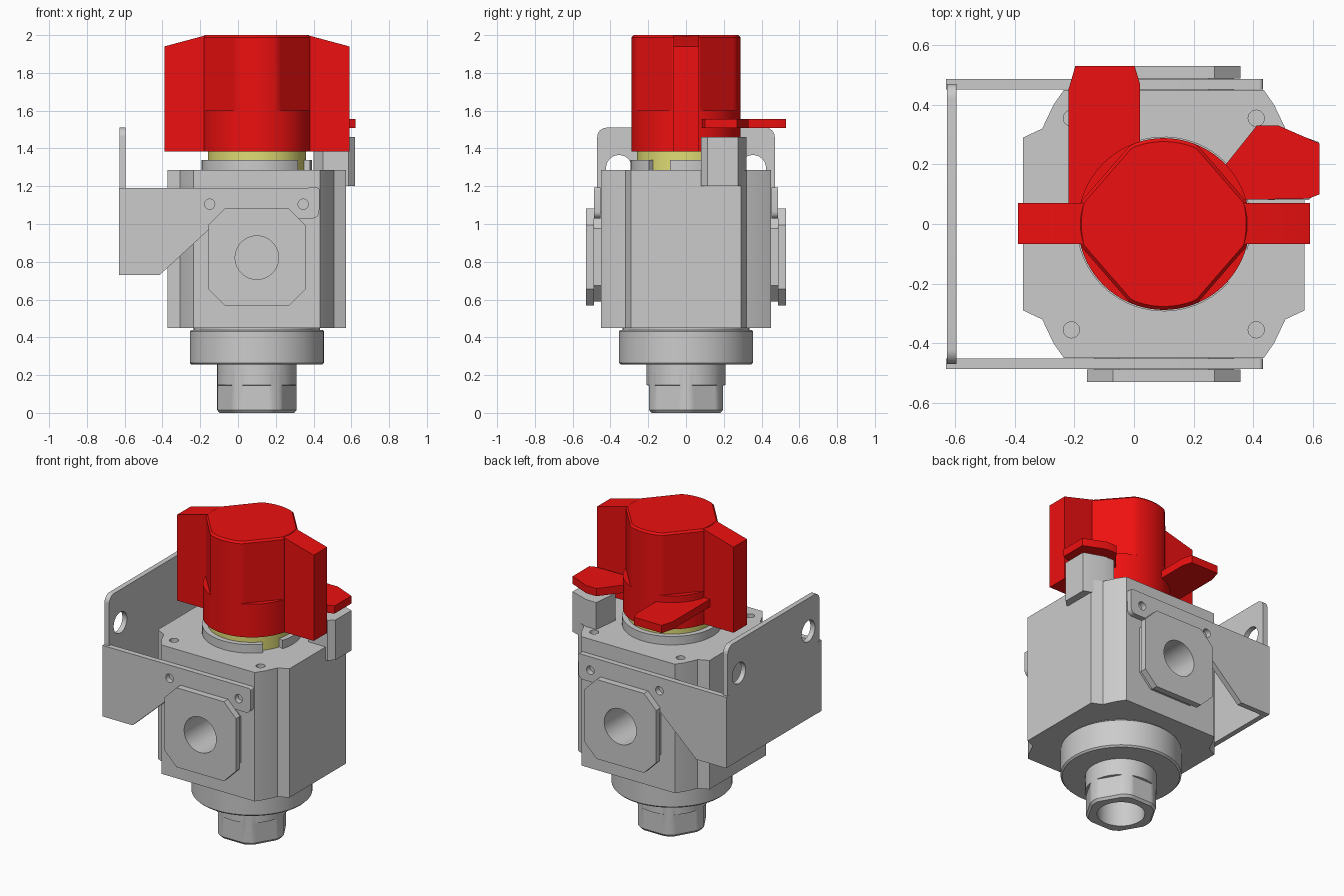
import bpy, bmesh
from math import cos, sin, pi, radians

if "Cube" in bpy.data.objects:
    bpy.data.objects.remove(bpy.data.objects["Cube"])

CX = 0.1  # x of the valve axis


def material(name, color):
    m = bpy.data.materials.new(name)
    m.diffuse_color = color
    m.use_nodes = True
    m.node_tree.nodes["Principled BSDF"].inputs["Base Color"].default_value = m.diffuse_color
    return m


RED = material("red", (0.85, 0.005, 0.005, 1))
YELLOW = material("yellow", (0.75, 0.72, 0.18, 1))


def loft(name, rings, axis="z", mat=None):
    """Solid through rings of (level, profile) stacked along an axis."""
    place = {"x": lambda u, v, w: (w, u, v),
             "y": lambda u, v, w: (u, w, v),
             "z": lambda u, v, w: (u, v, w)}[axis]
    bm = bmesh.new()
    loops = [[bm.verts.new(place(u, v, w)) for u, v in prof] for w, prof in rings]
    n = len(loops[0])
    bm.faces.new(loops[0])
    bm.faces.new(loops[-1])
    for a, b in zip(loops, loops[1:]):
        for i in range(n):
            j = (i + 1) % n
            bm.faces.new((a[i], a[j], b[j], b[i]))
    bmesh.ops.recalc_face_normals(bm, faces=bm.faces)
    me = bpy.data.meshes.new(name)
    bm.to_mesh(me)
    bm.free()
    ob = bpy.data.objects.new(name, me)
    bpy.context.collection.objects.link(ob)
    if mat:
        me.materials.append(mat)
    return ob


def prism(name, prof, lo, hi, axis="z", mat=None):
    return loft(name, [(lo, prof), (hi, prof)], axis, mat)


def circle(r, cu=CX, cv=0.0, n=64):
    return [(cu + r * cos(2 * pi * i / n), cv + r * sin(2 * pi * i / n)) for i in range(n)]


def flatted(r, flats, d, scale=1.0, n=120):
    """Circle with flats at the given angles, each at distance d from the axis."""
    pts = []
    for i in range(n):
        t = 2 * pi * i / n
        rr = r
        for f in flats:
            c = cos(t - radians(f))
            if c > 0.3:
                rr = min(rr, d / c)
        pts.append((CX + scale * rr * cos(t), scale * rr * sin(t)))
    return pts


def rounded(u, v, r, start, n=8):
    return [(u + r * cos(radians(start + 90 * i / n)), v + r * sin(radians(start + 90 * i / n)))
            for i in range(n + 1)]


def octagon(h, c, cu=CX, cv=0.825):
    k = h - c
    return [(cu + a, cv + b) for a, b in
            [(h, -k), (h, k), (k, h), (-k, h), (-h, k), (-h, -k), (-k, -h), (k, -h)]]


def cut(obs, prof, lo, hi, axis):
    cutter = prism("cutter", prof, lo, hi, axis)
    cutter.hide_render = True
    for ob in obs:
        mod = ob.modifiers.new("hole", "BOOLEAN")
        mod.operation, mod.object, mod.solver = "DIFFERENCE", cutter, "EXACT"
        bpy.context.view_layer.objects.active = ob
        bpy.ops.object.modifier_apply(modifier=mod.name)
    bpy.data.objects.remove(cutter)


# Body block with stepped corners
quarter = [(0.472, 0.29), (0.408, 0.32), (0.37, 0.40), (0.335, 0.45)]
half = quarter + [(-x, y) for x, y in reversed(quarter)]
body_prof = [(CX + x, y) for x, y in half + [(-x, -y) for x, y in half]]
body = prism("body", body_prof, 0.45, 1.285)
for x in (-0.21, 0.41):
    for y in (-0.355, 0.355):
        cut([body], circle(0.027, x, y, 24), 1.2, 1.4, "z")

# Port plates and bracket arms, front and back
arm_prof = ([(-0.63, 0.73), (-0.415, 0.73), (-0.09, 1.03)]
            + rounded(0.395, 1.065, 0.035, 270) + rounded(0.42, 1.18, 0.012, 0)
            + [(-0.63, 1.19)])
for side, s in (("front", -1), ("back", 1)):
    base = prism("port_base_" + side, octagon(0.235, 0.085), s * 0.44, s * 0.49, "y")
    plate = prism("port_plate_" + side, octagon(0.257, 0.087), s * 0.488, s * 0.53, "y")
    cut([body, base, plate], circle(0.115, CX, 0.822), s * 0.25, s * 0.6, "y")
    arm = prism("bracket_arm_" + side, arm_prof, s * 0.452, s * 0.487, "y")
    for x in (-0.15, 0.345):
        cut([arm], circle(0.027, x, 1.105, 24), s * 0.4, s * 0.6, "y")

# Bracket wall with two mounting holes
wall = prism("bracket_wall", [(-0.47, 0.73), (0.47, 0.73)] + rounded(0.42, 1.46, 0.05, 0)
             + rounded(-0.42, 1.46, 0.05, 90), -0.628, -0.595, "x")
for y in (-0.355, 0.355):
    cut([wall], circle(0.068, y, 1.297, 40), -0.7, -0.5, "x")

# Lower cap, neck gap and outlet nipple with hex flats
prism("cap_gap", circle(0.335), 0.43, 0.46)
cap = loft("lower_cap", [(0.255, circle(0.345)), (0.265, circle(0.355)),
                         (0.432, circle(0.355)), (0.44, circle(0.347))])
hexa = [30 + 60 * i for i in range(6)]
nipple = loft("outlet_nipple", [(0.0, flatted(0.21, hexa, 0.195, 0.94)),
                                (0.015, flatted(0.21, hexa, 0.195)),
                                (0.145, flatted(0.21, hexa, 0.195)),
                                (0.147, circle(0.21, n=120)), (0.27, circle(0.21, n=120))])
cut([nipple, cap], circle(0.14), -0.1, 0.33, "z")

# Collar ring with a notch, and yellow indicator sleeve
arc = [radians(-17 + 335 * i / 64) for i in range(65)]
prism("collar", [(CX + 0.293 * cos(t), 0.293 * sin(t)) for t in arc]
      + [(CX + 0.255 * cos(t), 0.255 * sin(t)) for t in reversed(arc)], 1.28, 1.34)
prism("indicator_sleeve", circle(0.26), 1.28, 1.39, mat=YELLOW)

# Red knob: round at the foot, four flats above, chamfered top, two grip wings
flats = [41, 139, 221, 319]
full = flatted(0.288, [], 1)
upper = flatted(0.288, flats, 0.259)
loft("knob", [(1.385, full), (1.6, full), (1.601, upper), (1.988, upper),
              (2.0, flatted(0.288, flats, 0.259, 0.96))], mat=RED)
prism("knob_wings", [(-0.39, 1.385), (0.59, 1.385), (0.59, 1.94), (0.37, 1.999),
                     (-0.17, 1.999), (-0.39, 1.94)], -0.067, 0.07, "y", RED)

# Locking tabs and the lock post on the right
prism("back_lock_tab", [(-0.22, 0.05), (0.02, 0.05), (0.02, 0.47), (0.002, 0.53),
                        (-0.197, 0.53), (-0.22, 0.45)], 1.507, 1.557, mat=RED)
prism("right_lock_tab", [(0.3, 0.08), (0.585, 0.085), (0.623, 0.1), (0.623, 0.27),
                         (0.485, 0.33), (0.412, 0.33), (0.3, 0.19)], 1.507, 1.557, mat=RED)
prism("lock_post", [(0.45, 0.08), (0.585, 0.08), (0.62, 0.115), (0.62, 0.275),
                    (0.49, 0.32), (0.42, 0.32), (0.4, 0.15)], 1.2, 1.46)

# Smooth round surfaces, keep edges sharp
for ob in bpy.data.objects:
    ob.select_set(True)
bpy.context.view_layer.objects.active = body
bpy.ops.object.shade_smooth_by_angle(angle=radians(25))
